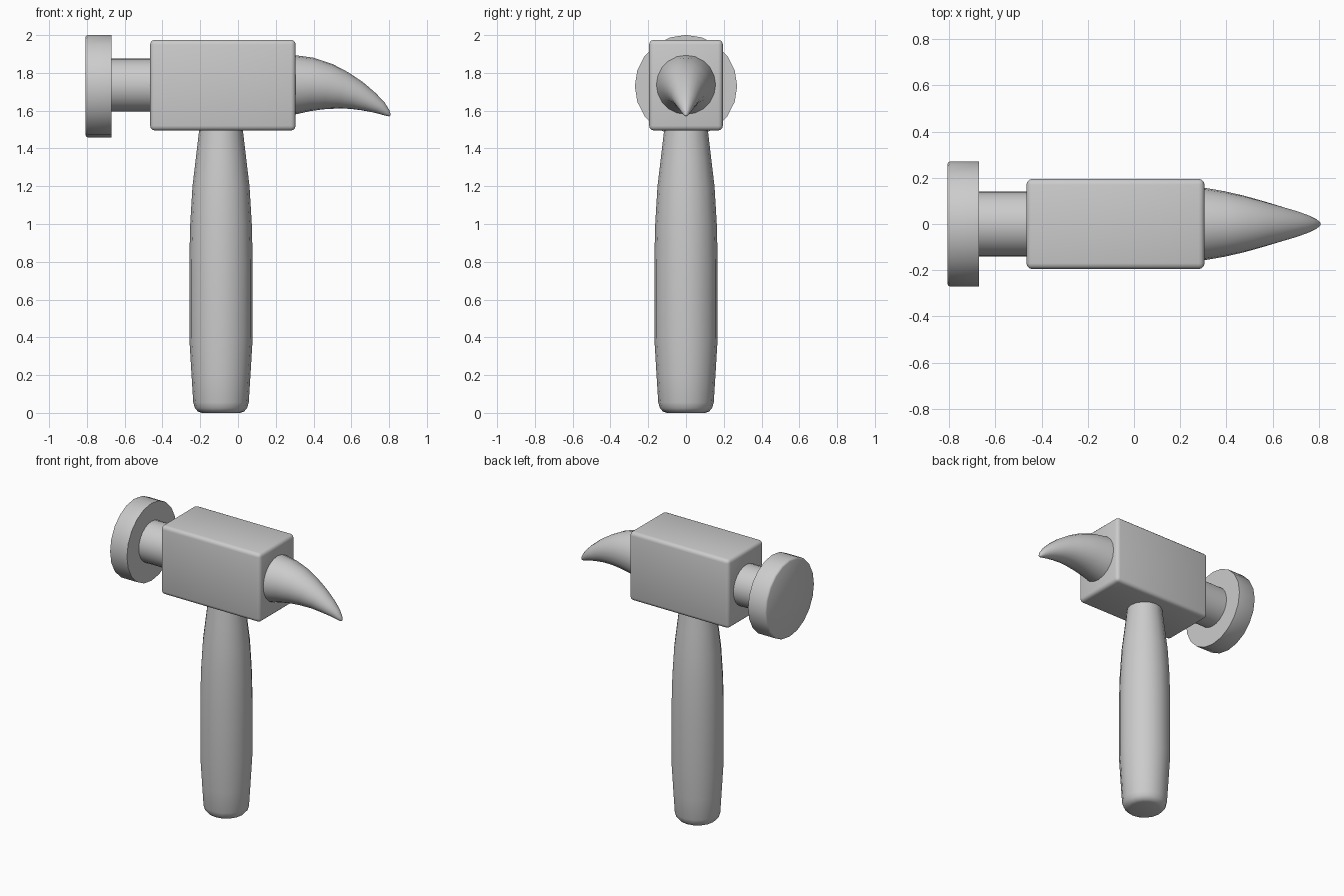
import bpy, bmesh, math
from mathutils import Vector

if "Cube" in bpy.data.objects:
    bpy.data.objects.remove(bpy.data.objects["Cube"], do_unlink=True)

grey = bpy.data.materials.new("plain grey")
grey.use_nodes = True
grey.diffuse_color = (0.6, 0.6, 0.6, 1)
grey.node_tree.nodes["Principled BSDF"].inputs["Base Color"].default_value = (0.6, 0.6, 0.6, 1)


def finish(name, bm, angle=35):
    bmesh.ops.recalc_face_normals(bm, faces=bm.faces)
    mesh = bpy.data.meshes.new(name)
    bm.to_mesh(mesh)
    bm.free()
    mesh.materials.append(grey)
    obj = bpy.data.objects.new(name, mesh)
    bpy.context.collection.objects.link(obj)
    bpy.ops.object.select_all(action='DESELECT')
    obj.select_set(True)
    bpy.context.view_layer.objects.active = obj
    bpy.ops.object.shade_smooth_by_angle(angle=math.radians(angle))
    return obj


def skin(name, rings, sides):
    """Capped tube through rings given as (centre, first axis, second axis)."""
    bm = bmesh.new()
    loops = []
    for centre, u, v in rings:
        angles = [2 * math.pi * i / sides for i in range(sides)]
        loops.append([bm.verts.new(centre + u * math.cos(a) + v * math.sin(a)) for a in angles])
    for a, b in zip(loops, loops[1:]):
        for i in range(sides):
            j = (i + 1) % sides
            bm.faces.new((a[i], a[j], b[j], b[i]))
    bm.faces.new(loops[0])
    bm.faces.new(loops[-1])
    return finish(name, bm)


X, Y, Z = Vector((1, 0, 0)), Vector((0, 1, 0)), Vector((0, 0, 1))


def turned(name, origin, axis, u, v, profile, sides):
    """Turned part from (distance along axis, radius) pairs."""
    return skin(name, [(origin + axis * d, u * r, v * r) for d, r in profile], sides)


# Handle: swelling grip with a rounded butt
turned("handle", Vector((-0.09, 0, 0)), Z, X, Y,
       [(0, 0.10), (0.007, 0.122), (0.025, 0.138), (0.055, 0.147), (0.2, 0.156),
        (0.4, 0.168), (0.8, 0.168), (1.0, 0.163), (1.2, 0.151), (1.35, 0.133),
        (1.52, 0.113)], 16)

# Head block with softened edges
bm = bmesh.new()
bmesh.ops.create_cube(bm, size=1)
bmesh.ops.scale(bm, vec=(0.77, 0.39, 0.48), verts=bm.verts)
bmesh.ops.translate(bm, vec=(-0.08, 0, 1.735), verts=bm.verts)
bmesh.ops.bevel(bm, geom=bm.edges[:], offset=0.025, segments=3, profile=0.5, affect='EDGES')
finish("head_block", bm)

# Neck and striking face
turned("neck", Vector((0, 0, 1.735)), X, Z, Y, [(-0.69, 0.14), (-0.45, 0.14)], 24)
turned("striking_face", Vector((0, 0, 1.73)), X, Z, Y,
       [(-0.807, 0.26), (-0.803, 0.267), (-0.795, 0.271), (-0.67, 0.271)], 20)

# Claw: curved horn, each ring set by its upper and lower edge (x, z)
edges = [((0.28, 1.897), (0.28, 1.575)), ((0.40, 1.880), (0.38, 1.597)),
         ((0.50, 1.847), (0.45, 1.607)), ((0.58, 1.805), (0.52, 1.611)),
         ((0.66, 1.752), (0.59, 1.610)), ((0.73, 1.692), (0.655, 1.602)),
         ((0.775, 1.645), (0.72, 1.590)), ((0.80, 1.605), (0.765, 1.578)),
         ((0.807, 1.585), (0.79, 1.571)), ((0.806, 1.574), (0.802, 1.57))]
rings = []
for (tx, tz), (bx, bz) in edges:
    top, bottom = Vector((tx, 0, tz)), Vector((bx, 0, bz))
    half = (top - bottom) / 2
    rings.append(((top + bottom) / 2, half, Y * half.length))
skin("claw", rings, 20)
